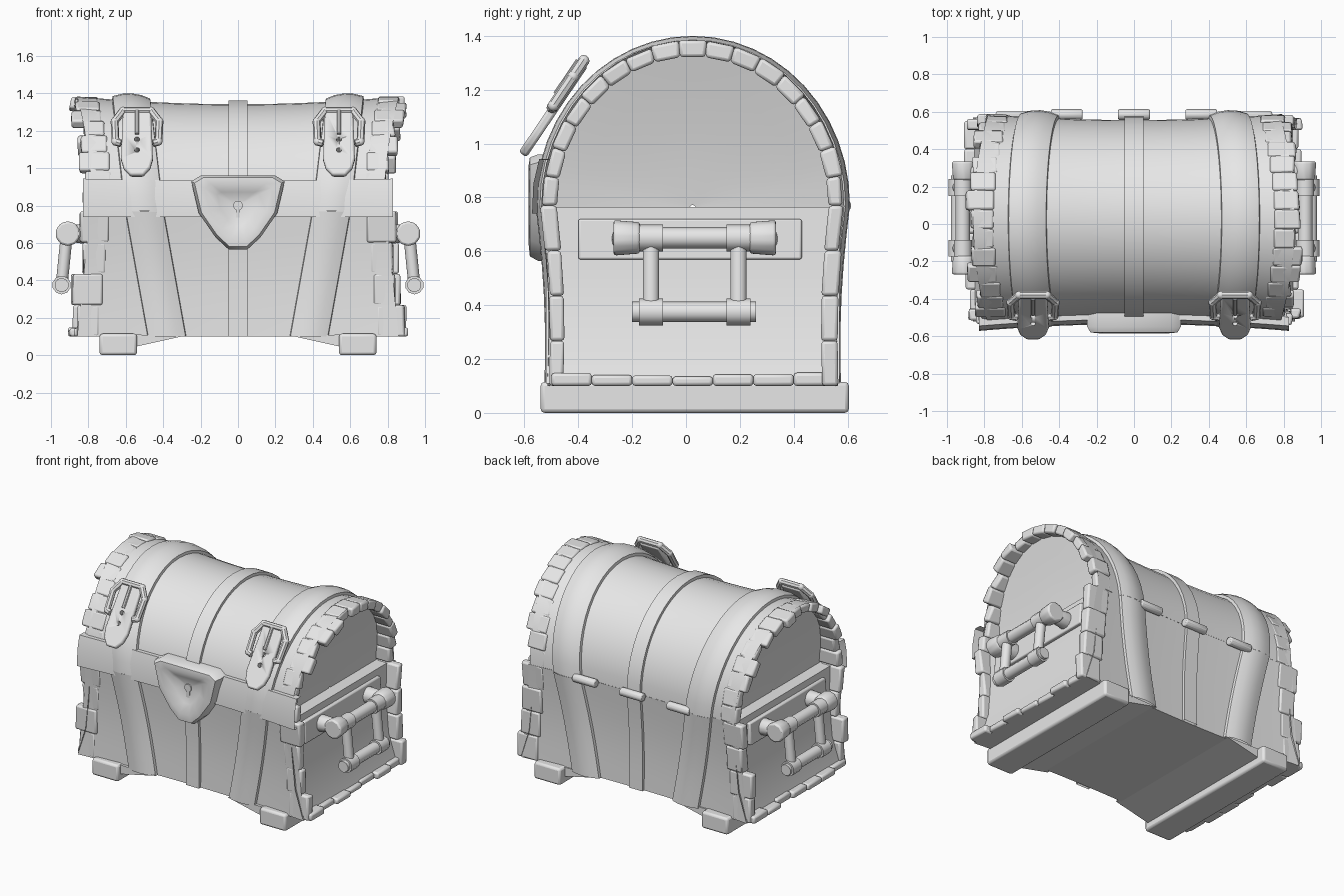
import bpy, bmesh, math, random
from mathutils import Vector, Matrix

if "Cube" in bpy.data.objects:
    bpy.data.objects.remove(bpy.data.objects["Cube"])

random.seed(4)
CY = 0.025
mat = bpy.data.materials.new("pale_grey")
mat.diffuse_color = (0.8, 0.8, 0.8, 1)
mat.use_nodes = True
mat.node_tree.nodes["Principled BSDF"].inputs["Base Color"].default_value = mat.diffuse_color


def make(name, bm, bevel=0, angle=40):
    """Turn a bmesh into a smooth-shaded object with optional softened edges."""
    bmesh.ops.recalc_face_normals(bm, faces=bm.faces)
    me = bpy.data.meshes.new(name)
    bm.to_mesh(me)
    bm.free()
    me.materials.append(mat)
    ob = bpy.data.objects.new(name, me)
    bpy.context.collection.objects.link(ob)
    bpy.ops.object.select_all(action='DESELECT')
    ob.select_set(True)
    bpy.context.view_layer.objects.active = ob
    bpy.ops.object.shade_smooth_by_angle(angle=math.radians(angle))
    if bevel:
        m = ob.modifiers.new("bevel", 'BEVEL')
        m.width, m.segments = bevel, 2
    return ob


def loft(bm, rows, closed=False, cap=False):
    vs = [[bm.verts.new(p) for p in r] for r in rows]
    n = len(rows[0])
    for a, b in zip(vs, vs[1:]):
        for i in range(n if closed else n - 1):
            j = (i + 1) % n
            bm.faces.new((a[i], a[j], b[j], b[i]))
    if cap:
        bm.faces.new(vs[0])
        bm.faces.new(vs[-1])


def prism(bm, pts, offset):
    loft(bm, [pts, [Vector(p) + Vector(offset) for p in pts]], True, True)


def box(bm, lo, hi):
    prism(bm, [(lo[0], lo[1], lo[2]), (hi[0], lo[1], lo[2]), (hi[0], hi[1], lo[2]), (lo[0], hi[1], lo[2])],
          (0, 0, hi[2] - lo[2]))


def rod(bm, a, b, r1, r2=None, n=10):
    a, b = Vector(a), Vector(b)
    d = b - a
    m = Matrix.Translation((a + b) / 2) @ d.to_track_quat('Z', 'Y').to_matrix().to_4x4()
    bmesh.ops.create_cone(bm, cap_ends=True, segments=n, radius1=r1, radius2=r2 or r1, depth=d.length, matrix=m)


# Chest cross-section: v 0-1 front wall, 1-2 arched lid, 2-3 back wall
def surf(x, v, lift=0.0):
    k = 0.915 + 0.065 * min(1.2, (x / 0.85) ** 2)
    if 1 <= v <= 2:
        c, s = -math.cos(math.pi * (v - 1)), max(0.0, math.sin(math.pi * (v - 1)))
        return Vector((x, CY + c * (0.58 * k + lift), 0.77 + s * (0.625 * k + lift)))
    f = v if v < 1 else 3 - v
    d = (0.55 + 0.03 * f - 0.015 * math.sin(math.pi * f)) * k + lift
    return Vector((x, CY + (-d if v < 1 else d), 0.1 + 0.67 * f))


def end_x(v):
    """Half width: splayed at the base, pinched at the seam, flared at the crown."""
    if 1 <= v <= 2:
        return 0.80 + 0.08 * math.sin(math.pi * (v - 1)) ** 2
    f = v if v < 1 else 3 - v
    return 0.88 - 0.07 * f


def span(a, b, n):
    return [a + (b - a) * i / n for i in range(n + 1)]


# Outer walls, lid and floor
for name, ranges in (("chest_walls", ((0, 0.999), (2.001, 3))), ("lid", ((1, 2),))):
    bm = bmesh.new()
    for a, b in ranges:
        loft(bm, [[surf(u * (end_x(v) - 0.02), v) for u in span(-1, 1, 16)]
                  for v in span(a, b, 24 if name == "lid" else 6)])
    make(name, bm)
bm = bmesh.new()
loft(bm, [[surf(u * 0.86, v) for u in span(-1, 1, 16)] for v in (0, 3)])
make("floor", bm)

# Recessed end panels
for s in (-1, 1):
    bm = bmesh.new()
    loft(bm, [[(s * x, y, z) for y in (-0.52, 0.57)]
              for x, z in ((0.86, 0.11), (0.80, 0.3), (0.775, 0.55), (0.765, 0.765), (0.66, 0.765))])
    make("end_panel", bm, angle=30)
    bm = bmesh.new()
    rows = []
    for r in (1, 0.75, 0.5, 0.25, 0.02):
        row = []
        for v in span(1, 2, 20):
            p = surf(0.85, v, -0.02)
            h = max(0.0, (p.z - 0.77) * r)
            row.append((s * (0.68 + 0.14 * (h / 0.6) ** 1.3), CY + (p.y - CY) * r, 0.76 + h))
        rows.append(row)
    loft(bm, rows)
    make("lid_end_panel", bm)

    # Ragged rim of blocks around each end
    bm = bmesh.new()
    edges = span(0, 1, 4) + span(1, 2, 17)[1:] + span(2, 3, 4)[1:]
    e = 0.0005
    for a, b in zip(edges, edges[1:]):
        mid = (a + b) / 2
        x1 = end_x(mid) + random.uniform(-0.02, 0.035)
        x0 = end_x(mid) - 0.13
        lift = random.uniform(0.002, 0.014)
        va = a + e if a == 2 else a
        vb = b - e if b == 1 else b
        q = [surf(x0, v, l) for v, l in ((va, lift), (vb, lift), (vb, -0.05), (va, -0.05))]
        tops = [Vector((x1 + random.uniform(-0.008, 0.008), p.y, p.z)) for p in q]
        loft(bm, [[(s * p.x, p.y, p.z) for p in q], [(s * p.x, p.y, p.z) for p in tops]], True, True)
    ys = span(-0.5, 0.55, 7)
    for a, b in zip(ys, ys[1:]):
        x1, t = s * random.uniform(0.86, 0.91), random.uniform(0.135, 0.15)
        box(bm, (min(s * 0.72, x1), a, 0.1), (max(s * 0.72, x1), b, t))
    make("ragged_rim", bm, 0.012)


# Raised bands running over the chest
def band_x(v):
    f = min(v, 3 - v, 1)
    return 0.38 + 0.12 * f + (0.07 * math.sin(math.pi * (v - 1)) if 1 < v < 2 else 0)


BULGE = ((-1, -0.01), (-0.95, 0.018), (-0.5, 0.034), (0, 0.04), (0.5, 0.034), (0.95, 0.018), (1, -0.01))
RUNS = ((0, 0.999, 6), (1, 2, 24), (2.001, 3, 6))
bm = bmesh.new()
for s in (-1, 1):
    for a, b, n in RUNS:
        loft(bm, [[surf(s * (band_x(v) + w * 0.105), v, l) for w, l in BULGE] for v in span(a, b, n)])
make("side_bands", bm, angle=50)
bm = bmesh.new()
for a, b, n in RUNS:
    loft(bm, [[surf(x, v, l) for x, l in ((-0.05, -0.01), (-0.05, 0.02), (0.05, 0.02), (0.05, -0.01))]
              for v in span(a, b, n)])
make("centre_band", bm)

# Front lip of the lid
bm = bmesh.new()
loft(bm, [[surf(u * 0.83, v, l) + Vector((0, 0, dz)) for u in span(-1, 1, 16)]
          for v, l, dz in ((1, -0.02, -0.03), (1, 0.03, -0.03), (1.04, 0.03, 0), (1.088, 0.026, 0), (1.095, -0.02, 0))])
make("lid_lip", bm)

# Shield-shaped lock with a sunken middle and keyhole
half = [(0.05, 0.565), (0.12, 0.63), (0.21, 0.76), (0.25, 0.93), (0.2, 0.96)]
shield = half + [(-x, z) for x, z in reversed(half)]
bm = bmesh.new()
loft(bm, [[(x * k, y, 0.8 + (z - 0.8) * k) for x, z in shield]
          for k, y in ((1, -0.47), (1, -0.55), (0.93, -0.58), (0.72, -0.585), (0.45, -0.555), (0.15, -0.54))], True, True)
make("lock_shield", bm, angle=50)
bm = bmesh.new()
rod(bm, (0, -0.53, 0.8), (0, -0.549, 0.8), 0.026)
box(bm, (-0.012, -0.549, 0.735), (0.012, -0.53, 0.8))
make("keyhole", bm)

# Strap buckles: tongue with holes, and an open frame
D = Vector((0, -0.23, -0.34)).normalized()
N = Vector((0, D.z, -D.y))
for s in (-1, 1):
    o = Vector((s * 0.54, -0.365, 1.285))

    def at(x, t, h):
        return o + Vector((x, 0, 0)) + D * t + N * h

    hw = [(0.075, 0.0), (0.08, 0.15), (0.085, 0.3), (0.07, 0.36), (0.035, 0.405)]
    out = hw + [(-x, t) for x, t in reversed(hw)]
    bm = bmesh.new()
    prism(bm, [at(x, t, 0.0) for x, t in out], N * 0.035)
    tongue = make("strap_tongue", bm, 0.01)
    bm = bmesh.new()
    for t in (0.18, 0.25):
        rod(bm, at(0, t, -0.05), at(0, t, 0.08), 0.015)
    cut = make("hole_cutter", bm)
    cut.hide_render = True
    cut.hide_viewport = True
    m = tongue.modifiers.new("holes", 'BOOLEAN')
    m.operation, m.object = 'DIFFERENCE', cut
    bm = bmesh.new()
    path = [(-0.085, 0.2), (-0.115, 0.19), (-0.12, 0.06), (-0.075, -0.01),
            (0.075, -0.01), (0.12, 0.06), (0.115, 0.19), (0.085, 0.2)]
    for p, q in zip(path, path[1:]):
        rod(bm, at(*p, 0.025), at(*q, 0.025), 0.021, n=8)
    for p in path[1:-1]:
        bmesh.ops.create_icosphere(bm, subdivisions=2, radius=0.022, matrix=Matrix.Translation(at(*p, 0.025)))
    rod(bm, at(0, 0.0, 0.04), at(0, 0.15, 0.04), 0.012, n=8)
    make("buckle_frame", bm)

# Carrying handles: mounting plate, knobs and swinging grip
for s in (-1, 1):
    bm = bmesh.new()
    prism(bm, [(s * x, -0.4, z) for x, z in ((0.74, 0.57), (0.8, 0.57), (0.79, 0.72), (0.74, 0.72))], (0, 0.83, 0))
    make("handle_plate", bm, 0.008)
    bm = bmesh.new()
    for y, ra, rb in ((-0.22, 0.068, 0.06), (0.285, 0.06, 0.068)):
        rod(bm, (s * 0.77, y, 0.645), (s * 0.93, y, 0.655), 0.06, 0.045)
        rod(bm, (s * 0.91, y - 0.05, 0.65), (s * 0.91, y + 0.05, 0.65), ra, rb)
    make("handle_knobs", bm, 0.012)
    bm = bmesh.new()
    rod(bm, (s * 0.915, -0.18, 0.65), (s * 0.915, 0.25, 0.65), 0.04)
    for y in (-0.13, 0.195):
        rod(bm, (s * 0.915, y, 0.65), (s * 0.943, y, 0.375), 0.032)
        for x, z in ((0.915, 0.65), (0.943, 0.375)):
            rod(bm, (s * x, y - 0.045, z), (s * x, y + 0.045, z), 0.05)
    rod(bm, (s * 0.943, -0.2, 0.375), (s * 0.943, 0.26, 0.375), 0.038)
    make("handle_grip", bm)

# Runner feet and the sloped boards beside them
for s in (-1, 1):
    bm = bmesh.new()
    box(bm, (min(s * 0.54, s * 0.74), -0.54, 0), (max(s * 0.54, s * 0.74), 0.605, 0.115))
    make("runner_foot", bm, 0.015)
    bm = bmesh.new()
    prism(bm, [(s * x, -0.51, z) for x, z in ((0.28, 0.105), (0.55, 0.045), (0.55, 0.11))], (0, 1.06, 0))
    make("sloped_board", bm)

# Hinges along the back seam
bm = bmesh.new()
for x in (-0.36, 0, 0.36):
    rod(bm, (x - 0.085, 0.585, 0.77), (x + 0.085, 0.585, 0.77), 0.03, n=8)
make("hinges", bm, 0.008)
